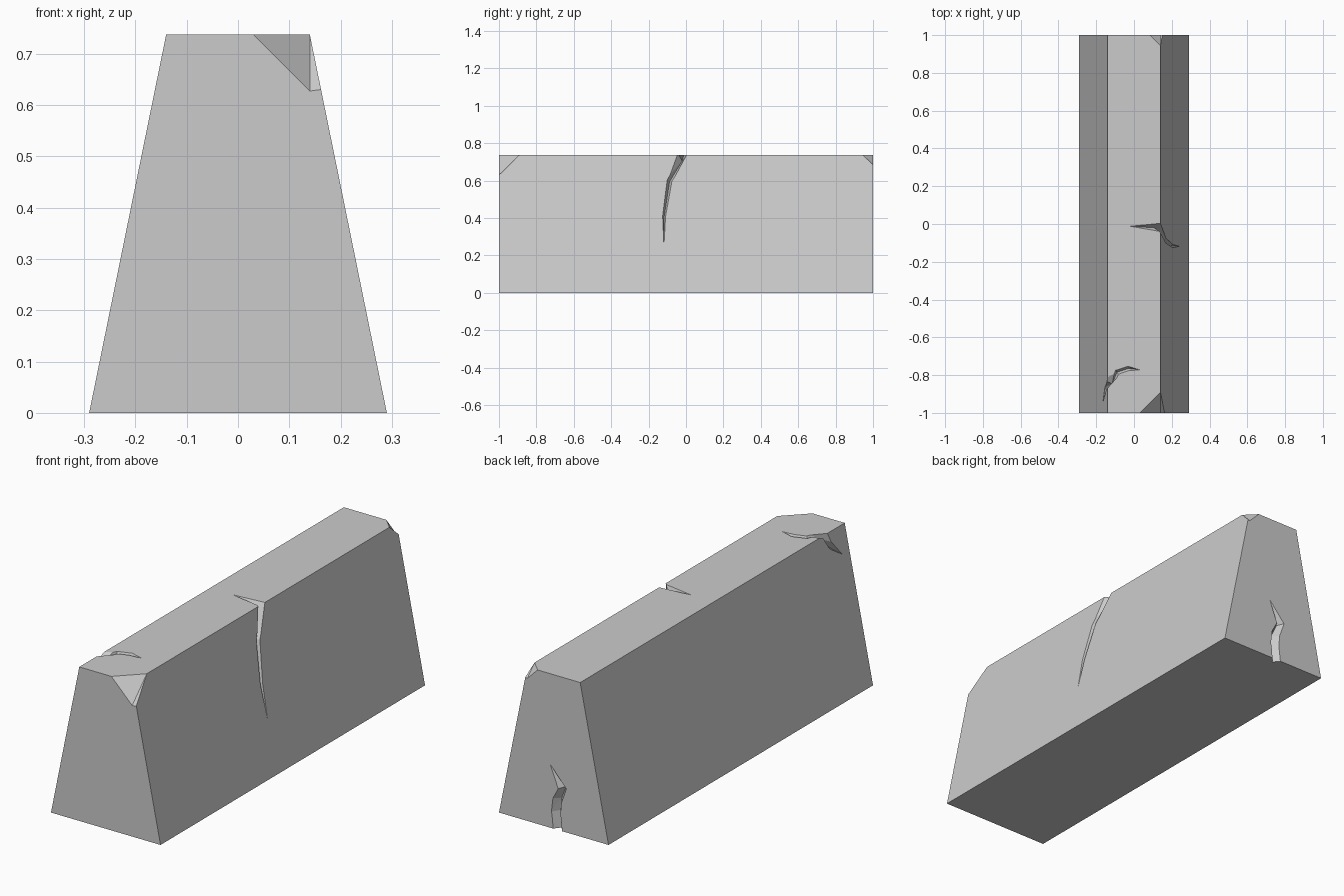
import bpy, bmesh
from mathutils import Vector as V

if "Cube" in bpy.data.objects:
    bpy.data.objects.remove(bpy.data.objects["Cube"])

HB, HT, H = 0.29, 0.14, 0.737        # half widths at bottom and top, height


def finish(name, bm):
    bmesh.ops.recalc_face_normals(bm, faces=bm.faces)
    me = bpy.data.meshes.new(name)
    bm.to_mesh(me)
    bm.free()
    ob = bpy.data.objects.new(name, me)
    bpy.context.collection.objects.link(ob)
    return ob


def side_x(z):
    return HB - (HB - HT) * z / H


# Tapered concrete block: profile extruded along y
bm = bmesh.new()
face = bm.faces.new([bm.verts.new((x, -1, z)) for x, z in
                     [(-HB, 0), (HB, 0), (HT, H), (-HT, H)]])
ext = bmesh.ops.extrude_face_region(bm, geom=[face])
bmesh.ops.translate(bm, vec=(0, 2, 0),
                    verts=[v for v in ext['geom'] if isinstance(v, bmesh.types.BMVert)])
block = finish("barrier_block", bm)


def carve(cutter):
    cutter.hide_render = True
    mod = block.modifiers.new("carve", 'BOOLEAN')
    mod.object = cutter
    mod.operation = 'DIFFERENCE'
    mod.solver = 'EXACT'
    bpy.context.view_layer.objects.active = block
    bpy.ops.object.modifier_apply(modifier=mod.name)
    bpy.data.objects.remove(cutter)


def corner_chip(end, size):
    """Broken top right corner at the y = end face."""
    z = H - size
    zd = z + 0.003
    bm = bmesh.new()
    for p in [(HT - size, end, H), (HT, end * (1 - size), H), (HT, end, z),
              (side_x(zd), end, zd), (HT + 0.3, end * 1.3, H + 0.3)]:
        bm.verts.new(p)
    bmesh.ops.convex_hull(bm, input=bm.verts)
    carve(finish("corner_chip", bm))


def crack(stations, lift=0.012):
    """V groove along stations of (centre, outward normal, half width, depth)."""
    pts = [V(s[0]) for s in stations]
    bm = bmesh.new()
    rings = []
    for i, (c, n, half, depth) in enumerate(stations):
        c, n = V(c), V(n).normalized()
        if half == 0:
            rings.append([bm.verts.new(c)] * 3)
            continue
        t = pts[min(i + 1, len(pts) - 1)] - pts[max(i - 1, 0)]
        w = t.cross(n).normalized() * half * (depth + lift) / depth
        rings.append([bm.verts.new(p) for p in
                      (c + w + n * lift, c - w + n * lift, c - n * depth)])
    for a, b in zip(rings, rings[1:]):
        for k in range(3):
            j = (k + 1) % 3
            bm.faces.new(list(dict.fromkeys((a[k], a[j], b[j], b[k]))))
    for r in (rings[0], rings[-1]):
        if len(set(r)) == 3:
            bm.faces.new(r)
    bmesh.ops.triangulate(bm, faces=bm.faces)
    carve(finish("crack", bm))


corner_chip(-1, 0.11)
corner_chip(1, 0.055)

UP, RIGHT, LEFT, BACK = (0, 0, 1), (0.98, 0, 0.2), (-0.98, 0, 0.2), (0, 1, 0)

# Long crack over the top edge and down the right side
crack([((-0.02, -0.012, H), UP, 0, 0),
       ((HT, -0.02, H), (1, 0, 1), 0.022, 0.045),
       ((side_x(0.6), -0.088, 0.6), RIGHT, 0.013, 0.03),
       ((side_x(0.41), -0.117, 0.41), RIGHT, 0.008, 0.02),
       ((side_x(0.25), -0.118, 0.25), RIGHT, 0, 0)])

# Curved crack on the top, running onto the left side
crack([((0.03, -0.772, H), UP, 0, 0),
       ((-0.03, -0.765, H), UP, 0.012, 0.025),
       ((-0.09, -0.785, H), UP, 0.013, 0.03),
       ((-HT, -0.845, H), (-1, 0, 1), 0.018, 0.035),
       ((-side_x(0.67), -0.885, 0.67), LEFT, 0.014, 0.025),
       ((-side_x(0.615), -0.945, 0.615), LEFT, 0, 0)])

# Crack rising from the bottom of the back face
crack([((0.019, 1, 0.304), BACK, 0, 0),
       ((-0.045, 1, 0.203), BACK, 0.022, 0.03),
       ((-0.018, 1, 0.14), BACK, 0.023, 0.035),
       ((-0.012, 1, 0.08), BACK, 0.024, 0.035),
       ((-0.023, 1, -0.02), BACK, 0.024, 0.03)])
